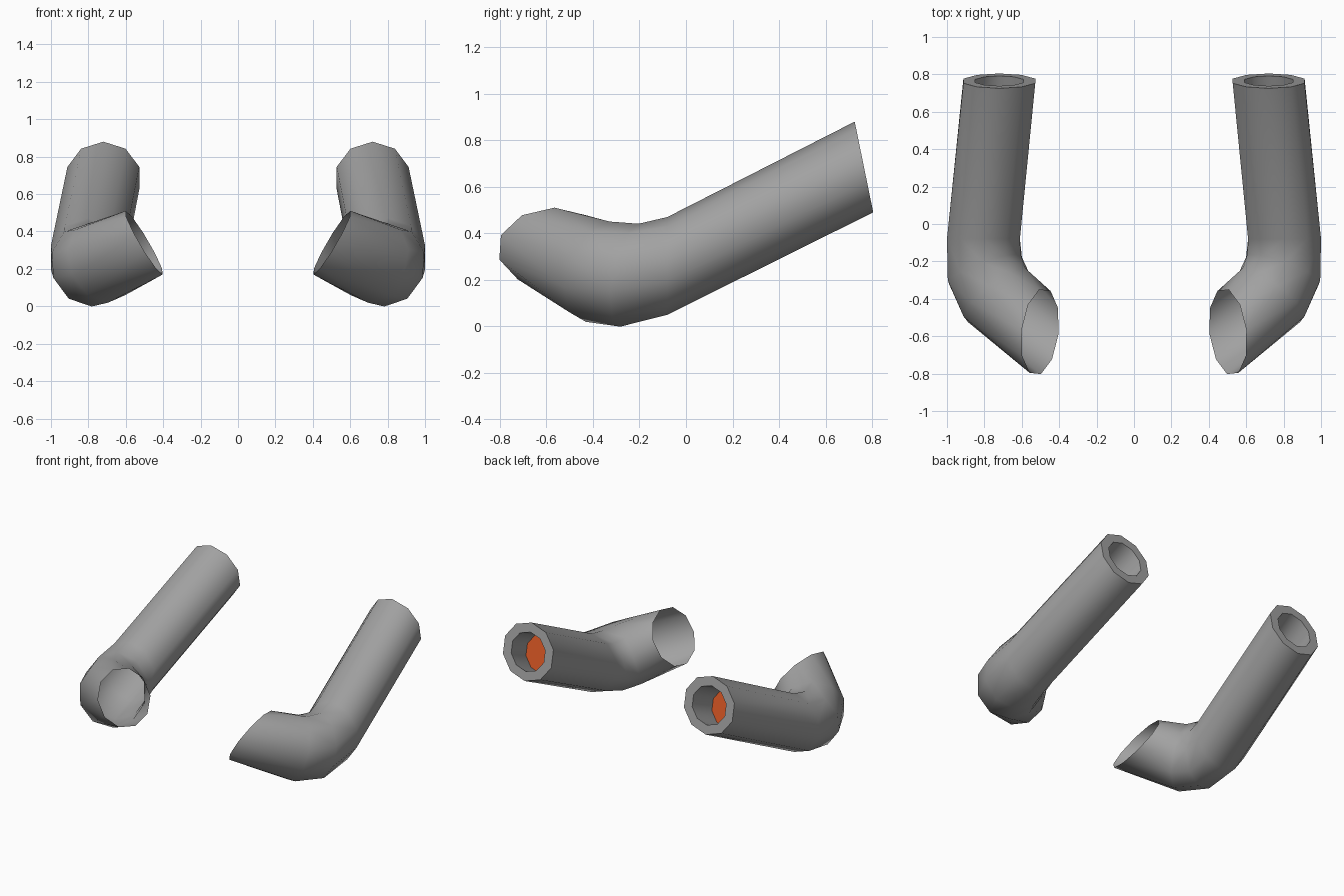
import bpy, bmesh, math
from mathutils import Vector

if "Cube" in bpy.data.objects:
    bpy.data.objects.remove(bpy.data.objects["Cube"])

SIDES = 10


def material(name, rgb):
    m = bpy.data.materials.new(name)
    m.diffuse_color = (*rgb, 1)
    m.use_nodes = True
    m.node_tree.nodes["Principled BSDF"].inputs["Base Color"].default_value = m.diffuse_color
    return m


GREY = material("pipe grey", (0.36, 0.36, 0.36))
ORANGE = material("glow orange", (0.79, 0.11, 0.02))


def ring(bm, centre, normal, a, b):
    """Ten-sided ellipse: a = sideways half-width, b = upward half-height."""
    n = Vector(normal).normalized()
    u = Vector((-n.y, n.x, 0)).normalized()
    v = n.cross(u)
    pts = []
    for i in range(SIDES):
        t = math.radians(90) + 2 * math.pi * i / SIDES
        pts.append(bm.verts.new(Vector(centre) + u * a * math.cos(t) + v * b * math.sin(t)))
    return pts


def bridge(bm, r0, r1, smooth):
    for i in range(SIDES):
        j = (i + 1) % SIDES
        f = bm.faces.new((r0[i], r0[j], r1[j], r1[i]))
        f.smooth = smooth


def finish(bm, name, mat):
    me = bpy.data.meshes.new(name)
    bm.to_mesh(me)
    bm.free()
    me.materials.append(mat)
    ob = bpy.data.objects.new(name, me)
    bpy.context.collection.objects.link(ob)
    ob.modifiers.new("left_copy", 'MIRROR').use_mirror_merge = False
    return ob


REAR = Vector((0.72, 0.765, 0.685))
REAR_N = (0, -0.98, -0.2)
AXIS = Vector((0.085, -0.845, -0.425)).normalized()
DEEP = REAR + AXIS * 0.22

# Bent pipe: outer skin from rear to slanted front mouth
bm = bmesh.new()
sections = [
    (REAR, REAR_N, 0.202, 0.199),
    ((0.805, -0.08, 0.26), (0, -1, 0), 0.205, 0.21),
    ((0.797, -0.243, 0.22), (-0.36, -1, 0.2), 0.217, 0.225),
    ((0.735, -0.38, 0.235), (-0.79, -1, 0.38), 0.22, 0.225),
    ((0.502, -0.577, 0.34), (-0.857, -0.1, 0.503), 0.235, 0.197),
]
outer = [ring(bm, *s) for s in sections]
for r0, r1 in zip(outer, outer[1:]):
    bridge(bm, r0, r1, True)

# Rear rim and the bore behind it
lip = ring(bm, REAR, REAR_N, 0.136, 0.134)
bore_end = ring(bm, DEEP, REAR_N, 0.136, 0.134)
bridge(bm, lip, outer[0], False)
bridge(bm, bore_end, lip, True)
bm.normal_update()
bmesh.ops.recalc_face_normals(bm, faces=bm.faces[:])
for e in bm.edges:
    if len(e.link_faces) == 2 and e.calc_face_angle() > math.radians(50):
        e.smooth = False
finish(bm, "exhaust_pipe", GREY)

# Orange plate closing the bore
bm = bmesh.new()
f = bm.faces.new(ring(bm, DEEP, REAR_N, 0.136, 0.134))
f.normal_update()
if f.normal.y < 0:
    f.normal_flip()
finish(bm, "glow_plate", ORANGE)
